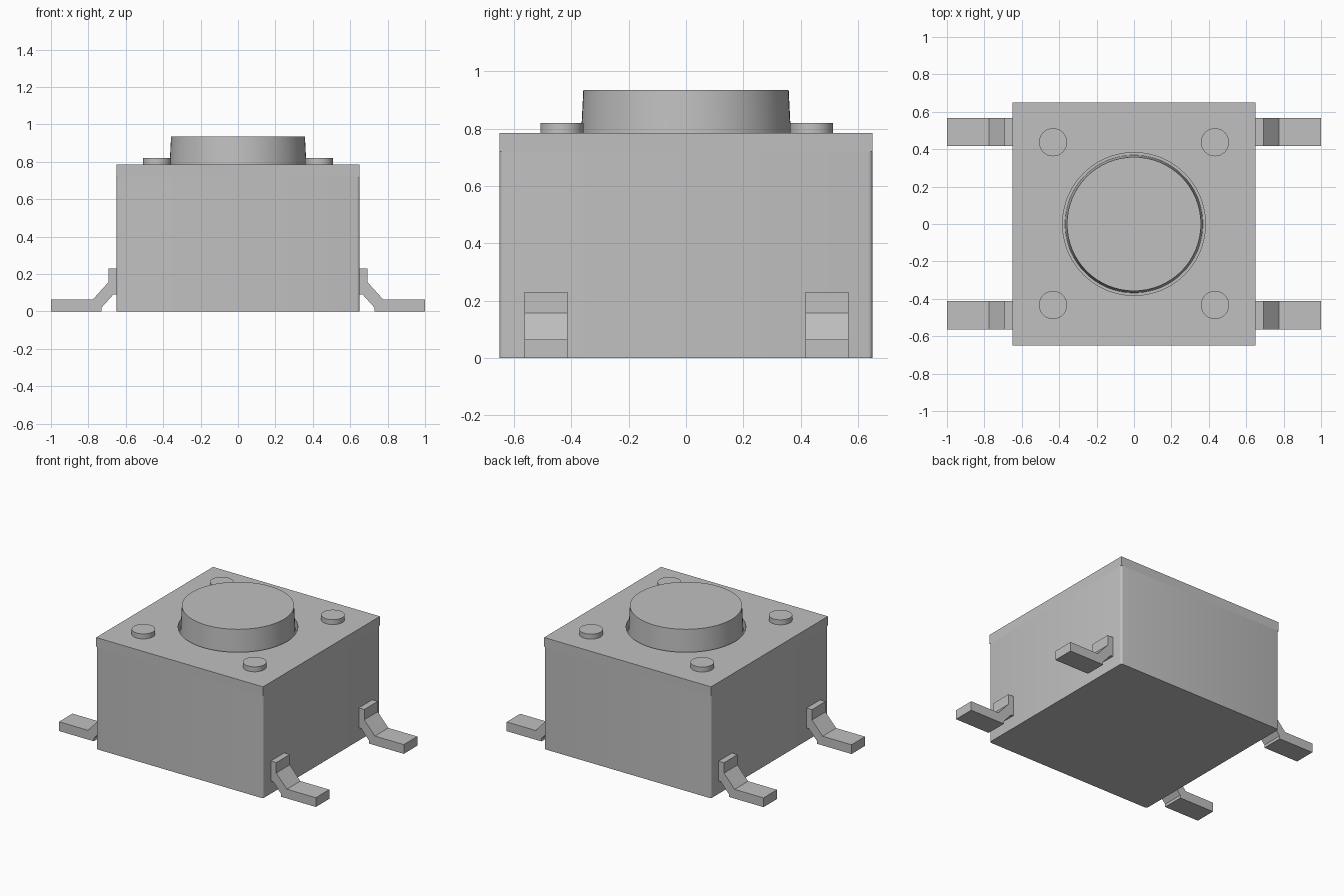
import bpy, bmesh, math
from mathutils import Matrix

cube = bpy.data.objects.get("Cube")
if cube:
    bpy.data.objects.remove(cube, do_unlink=True)

grey = bpy.data.materials.new("neutral grey")
grey.use_nodes = True
colour = (0.53, 0.53, 0.53, 1)
grey.diffuse_color = colour
grey.node_tree.nodes["Principled BSDF"].inputs["Base Color"].default_value = colour


def add_object(name, bm, smooth=False):
    bmesh.ops.recalc_face_normals(bm, faces=bm.faces)
    mesh = bpy.data.meshes.new(name)
    bm.to_mesh(mesh)
    bm.free()
    mesh.materials.append(grey)
    obj = bpy.data.objects.new(name, mesh)
    bpy.context.collection.objects.link(obj)
    if smooth:
        bpy.ops.object.select_all(action='DESELECT')
        obj.select_set(True)
        bpy.context.view_layer.objects.active = obj
        bpy.ops.object.shade_smooth_by_angle(angle=math.radians(35))
    return obj


def box(name, half, z0, z1, corner=0):
    bm = bmesh.new()
    size = Matrix.Diagonal((2 * half, 2 * half, z1 - z0, 1))
    bmesh.ops.create_cube(bm, size=1, matrix=Matrix.Translation((0, 0, (z0 + z1) / 2)) @ size)
    if corner:
        uprights = [e for e in bm.edges if abs(e.verts[0].co.z - e.verts[1].co.z) > 0.1]
        bmesh.ops.bevel(bm, geom=uprights, offset=corner, segments=4, profile=0.5, affect='EDGES')
    return add_object(name, bm, smooth=bool(corner))


def disc(name, r0, r1, z0, z1, x=0, y=0, sides=64):
    bm = bmesh.new()
    bmesh.ops.create_cone(bm, cap_ends=True, segments=sides, radius1=r0, radius2=r1,
                          depth=z1 - z0, matrix=Matrix.Translation((x, y, (z0 + z1) / 2)))
    return add_object(name, bm, smooth=True)


# Housing with rounded upright corners, and a sharp-cornered cover plate
box("housing", 0.65, 0, 0.72, corner=0.015)
cover = box("cover_plate", 0.65, 0.72, 0.785)

# Round opening in the cover
cutter = disc("opening_cutter", 0.382, 0.382, 0.6, 0.9)
cutter.hide_render = True
cutter.hide_viewport = True
cut = cover.modifiers.new("opening", 'BOOLEAN')
cut.operation = 'DIFFERENCE'
cut.solver = 'EXACT'
cut.object = cutter

# Slightly tapered push button
disc("button", 0.369, 0.358, 0.715, 0.935)

# Four rivets on the cover
for x in (-0.433, 0.433):
    for y in (-0.433, 0.437):
        disc("rivet", 0.075, 0.075, 0.78, 0.82, x, y, sides=48)

# Four bent leads, extruded across y from a side profile
LEAD = [(1, 0), (1, 0.065), (0.775, 0.065), (0.692, 0.157), (0.692, 0.23),
        (0.645, 0.23), (0.645, 0.09), (0.667, 0.09), (0.73, 0.02), (0.73, 0)]
for side, side_name in ((1, "left"), (-1, "right")):
    for y, end_name in ((-0.488, "front"), (0.491, "back")):
        bm = bmesh.new()
        face = bm.faces.new([bm.verts.new((side * x, y - 0.075, z)) for x, z in LEAD])
        extruded = bmesh.ops.extrude_face_region(bm, geom=[face])["geom"]
        bmesh.ops.translate(bm, vec=(0, 0.15, 0),
                            verts=[v for v in extruded if isinstance(v, bmesh.types.BMVert)])
        add_object(f"{end_name}_{side_name}_lead", bm)
